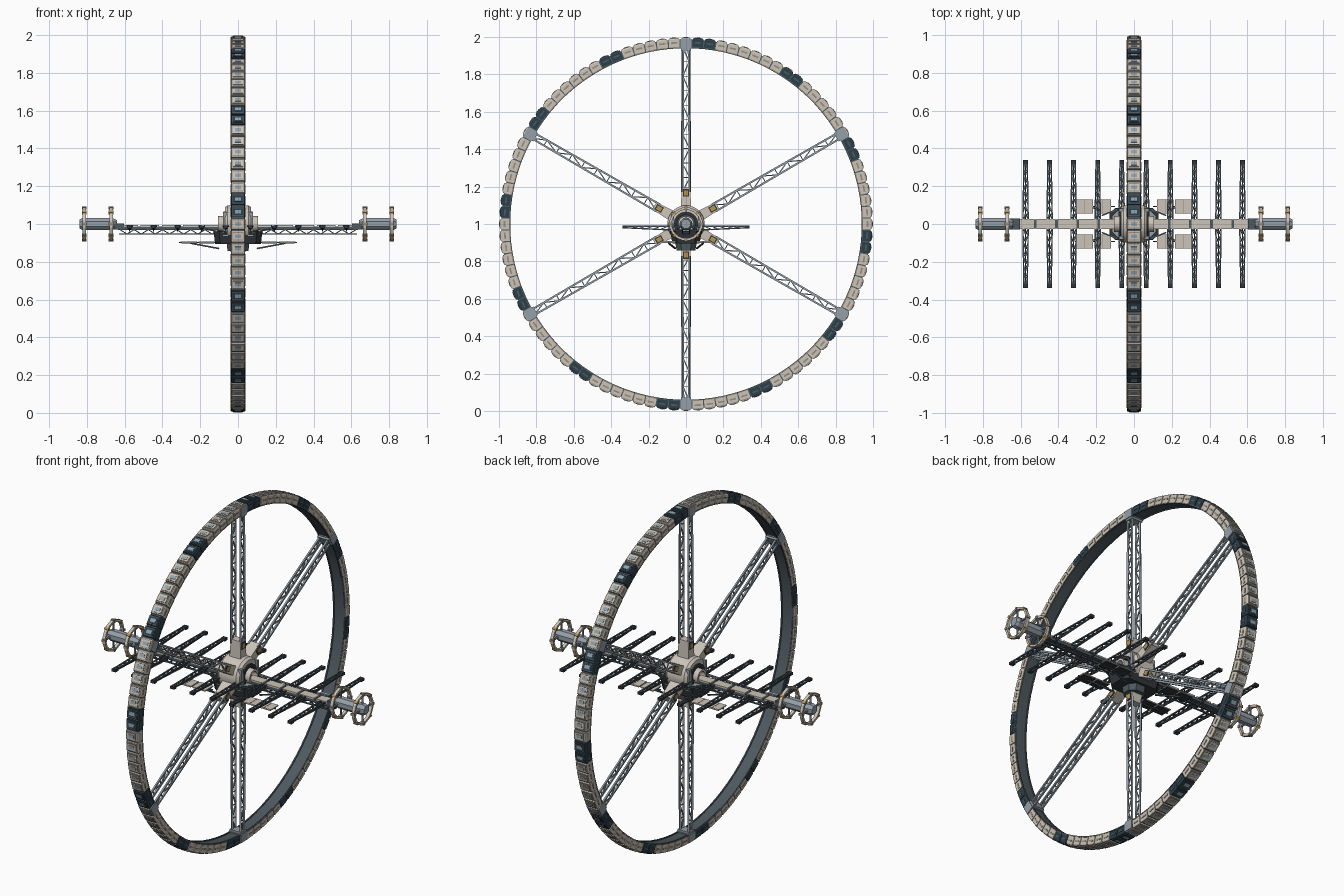
import bpy, bmesh
from math import pi, radians, sin, cos
from mathutils import Matrix, Vector

if "Cube" in bpy.data.objects:
    bpy.data.objects.remove(bpy.data.objects["Cube"])

COLORS = {
    "beige": (0.60, 0.55, 0.48), "navy": (0.025, 0.05, 0.07), "slate": (0.075, 0.10, 0.115),
    "steel": (0.30, 0.35, 0.39), "glass": (0.27, 0.36, 0.41), "tan": (0.33, 0.27, 0.21),
    "gold": (0.48, 0.29, 0.07), "black": (0.03, 0.035, 0.04),
}
MATS = {}
for n, c in COLORS.items():
    MATS[n] = bpy.data.materials.new(n)
    MATS[n].diffuse_color = (*c, 1)
NAMES = list(COLORS)
HUB = Matrix.Translation((0, 0, 1))
I = Matrix.Identity(4)


class Part:
    """Collects boxes, beams and turned shapes into one object."""
    def __init__(self, name):
        self.name, self.bm = name, bmesh.new()

    def face(self, vs, mat):
        f = self.bm.faces.new(vs)
        f.material_index = NAMES.index(mat)

    def box(self, c, s, mat, M=I, taper=(1, 1)):
        v = []
        for k in (-1, 1):
            tx, ty = taper if k > 0 else (1, 1)
            for i, j in ((-1, -1), (1, -1), (1, 1), (-1, 1)):
                p = Vector((c[0] + i * s[0] * tx / 2, c[1] + j * s[1] * ty / 2, c[2] + k * s[2] / 2))
                v.append(self.bm.verts.new(M @ p))
        for q in ((3, 2, 1, 0), (4, 5, 6, 7), (0, 1, 5, 4), (1, 2, 6, 5), (2, 3, 7, 6), (3, 0, 4, 7)):
            self.face([v[i] for i in q], mat)

    def beam(self, p, q, w, mat, M=I):
        p, q = M @ Vector(p), M @ Vector(q)
        d = q - p
        R = d.to_track_quat('Z', 'Y').to_matrix().to_4x4()
        self.box((0, 0, 0), (w, w, d.length), mat, Matrix.Translation((p + q) / 2) @ R)

    def turn(self, prof, mat, n=24, closed=True, z=1.0):
        """Turn an (x, radius) profile about the x axis."""
        rings = [[self.bm.verts.new((x, r * cos(2 * pi * (k + .5) / n), z + r * sin(2 * pi * (k + .5) / n)))
                  for k in range(n)] for x, r in prof]
        m = len(rings)
        for i in range(m if closed else m - 1):
            a, b = rings[i], rings[(i + 1) % m]
            for k in range(n):
                self.face([a[k], a[(k + 1) % n], b[(k + 1) % n], b[k]], mat)
        if not closed:
            self.face(rings[0], mat)
            self.face(rings[-1][::-1], mat)

    def done(self, smooth=False):
        bmesh.ops.recalc_face_normals(self.bm, faces=self.bm.faces)
        me = bpy.data.meshes.new(self.name)
        self.bm.to_mesh(me)
        self.bm.free()
        for n in NAMES:
            me.materials.append(MATS[n])
        ob = bpy.data.objects.new(self.name, me)
        bpy.context.collection.objects.link(ob)
        if smooth:
            bpy.context.view_layer.objects.active = ob
            ob.select_set(True)
            bpy.ops.object.shade_smooth_by_angle(angle=radians(30))
            ob.select_set(False)


def spin(deg):
    """Local frame on the wheel: x across, y along the rim, z outward."""
    return HUB @ Matrix.Rotation(radians(deg), 4, 'X')


# Inner band of the wheel
band = Part("wheel_band")
band.turn([(-.034, .945), (.034, .945), (.034, .986), (-.034, .986)], "slate", 96)
for s in (-1, 1):
    band.turn([(s * .030, .940), (s * .037, .940), (s * .037, .950), (s * .030, .950)], "slate", 96)
band.done(True)

# Habitat modules, with a dark pair every eighth
mods = Part("habitat_modules")
for k in range(96):
    M = spin(-3.75 * k)
    dark = k % 8 in (1, 2)
    col, trim = ("navy", "slate") if dark else ("beige", "tan")
    mods.box((0, 0, .966), (.076, .057, .042), col, M)
    mods.box((0, 0, .990), (.076, .057, .006), col, M, (.92, .94))
    mods.box((0, 0, .9935), (.060, .044, .004), trim, M)
    mods.box((0, 0, .9955), (.052, .036, .003), col, M)
    mods.box((0, 0, .9975), (.034, .020, .003), "glass", M)
    for s in (-1, 1):
        mods.box((s * .0385, 0, .970), (.003, .034, .009), trim, M)
        mods.box((s * .036, 0, .945), (.008, .050, .005), trim, M)
mods.done()

# Six lattice spokes with rim nodes and hub roots
spokes, nodes, roots = Part("spoke_trusses"), Part("rim_nodes"), Part("spoke_roots")
for i in range(6):
    M = spin(60 * i)
    r0, r1, n = .17, .945, 10

    def corner(r, sx, sy):
        t = (r - r0) / (r1 - r0)
        return (sx * (.030 - .003 * t), sy * (.021 - .005 * t), r)

    for sx in (-1, 1):
        for sy in (-1, 1):
            spokes.beam(corner(r0, sx, sy), corner(r1, sx, sy), .010, "steel", M)
    for b in range(n):
        ra, rb = r0 + (r1 - r0) * b / n, r0 + (r1 - r0) * (b + 1) / n
        f = 1 if b % 2 else -1
        for s in (-1, 1):
            spokes.beam(corner(ra, s, f), corner(rb, s, -f), .006, "steel", M)
            spokes.beam(corner(rb, s, -1), corner(rb, s, 1), .005, "steel", M)
    nodes.box((0, 0, .964), (.082, .060, .050), "steel", M)
    nodes.box((0, 0, .936), (.074, .052, .016), "steel", M)
    roots.box((0, 0, .14), (.072, .056, .11), "beige", M, (.9, .8))
    for s in (-1, 1):
        roots.box((s * .0345, 0, .166), (.004, .032, .040), "black", M)
        roots.box((s * .0360, 0, .166), (.004, .022, .028), "gold", M)
spokes.done()
nodes.done()
roots.done()

# Hub drum with collars and docking tubes
hub = Part("hub_drum")
hub.turn([(-.07, .088), (-.055, .10), (.055, .10), (.07, .088), (.07, .06), (-.07, .06)], "beige", 24)
for s in (-1, 1):
    hub.turn([(s * .062, .066), (s * .078, .066), (s * .078, .048), (s * .062, .048)], "black", 24)
    hub.turn([(s * .05, .042), (s * .105, .042), (s * .105, .030), (s * .05, .030)], "beige", 24)
    for y in (-1, 1):
        hub.box((s * .066, y * .072, 1.0), (.026, .018, .125), "steel")
hub.turn([(-.06, .062), (.06, .062)], "slate", 24, False)
hub.done(True)

# Service bay under the hub: chamfered tray, inset deck and keel
bay = Part("service_bay")
for z0, z1, hx, hy, c in ((.895, .962, .13, .085, "black"), (.95, .966, .114, .070, "steel"),
                          (.858, .90, .06, .058, "slate")):
    ch = .03
    pts = [(hx, hy - ch), (hx - ch, hy), (ch - hx, hy), (-hx, hy - ch),
           (-hx, ch - hy), (ch - hx, -hy), (hx - ch, -hy), (hx, ch - hy)]
    lo = [bay.bm.verts.new((x * .93, y * .85, z0)) for x, y in pts]
    hi = [bay.bm.verts.new((x, y, z1)) for x, y in pts]
    bay.face(lo[::-1], c)
    bay.face(hi, c)
    for k in range(8):
        bay.face([lo[k], lo[(k + 1) % 8], hi[(k + 1) % 8], hi[k]], c)
bay.done()

# Spine: plated upper beam, lower rails and lattice
spine = Part("spine_beam")
for s in (-1, 1):
    spine.box((s * .36, 0, .977), (.55, .050, .018), "slate")
    for k in range(5):
        spine.box((s * (.13 + .112 * k), 0, .989), (.098, .054, .009), "beige")
    spine.box((s * .63, 0, .987), (.055, .056, .032), "slate")
    for y in (-1, 1):
        spine.beam((s * .10, y * .018, .947), (s * .63, y * .018, .947), .007, "slate")
        for k in range(14):
            x = .10 + .0375 * k
            za, zb = (.947, .970) if k % 2 else (.970, .947)
            spine.beam((s * x, y * .018, za), (s * (x + .0375), y * .018, zb), .005, "slate")
    for k in range(15):
        spine.beam((s * (.10 + .0375 * k), -.018, .947), (s * (.10 + .0375 * k), .018, .947), .005, "slate")
spine.done()

# Ten cross arms: tapering triangular trusses with end blocks
arms = Part("cross_arms")
for x in (-.574, -.447, -.32, -.192, -.065, .065, .192, .32, .447, .574):
    for s in (-1, 1):
        def rail(y, e):
            t = (y - .02) / .31
            return (x + e * (.014 - .005 * t), s * y, .988 if e else .965 + .015 * t)
        for e in (-1, 0, 1):
            arms.beam(rail(.02, e), rail(.33, e), .007, "slate")
        for k in range(8):
            ya, yb = .02 + .0388 * k, .02 + .0388 * (k + 1)
            f = 1 if k % 2 else -1
            arms.beam(rail(ya, f), rail(yb, -f), .005, "slate")
            arms.beam(rail(ya, f), rail(yb, 0), .004, "slate")
            arms.beam(rail(ya, -f), rail(yb, 0), .004, "slate")
        arms.box((x, s * .328, .985), (.026, .024, .016), "black")
arms.done()

# Four low panel wings with support struts
wings = Part("panel_wings")
for sx in (-1, 1):
    for sy in (-1, 1):
        for x in (.166, .260):
            wings.box((sx * x, sy * .093, .905), (.088, .074, .006), "beige")
            wings.box((sx * x, sy * .093, .900), (.080, .066, .004), "black")
            wings.box((sx * x, sy * .093, .9085), (.003, .074, .002), "tan")
        wings.beam((sx * .10, sy * .093, .902), (sx * .312, sy * .093, .902), .007, "slate")
        wings.beam((sx * .10, sy * .058, .870), (sx * .25, sy * .093, .898), .008, "slate")
        wings.beam((sx * .07, sy * .085, .955), (sx * .17, sy * .045, .972), .007, "slate")
wings.done()

# End docks: faceted tubes with two braced hoops each
docks = Part("end_docks")
for s in (-1, 1):
    docks.turn([(s * .64, .022), (s * .665, .034), (s * .825, .034), (s * .840, .026)], "steel", 8, False)
    for x in (.672, .814):
        docks.turn([(s * (x - .009), .090), (s * (x + .009), .090),
                    (s * (x + .009), .077), (s * (x - .009), .077)], "beige", 16)
        for k in range(8):
            M = spin(45 * k)
            docks.box((s * x, 0, .085), (.025, .014, .016), "gold" if k % 2 else "tan", M)
            if k % 2 == 0:
                docks.box((s * x, 0, .055), (.008, .008, .05), "steel", M)
docks.done()

for m in bpy.data.materials:
    if m.users and not m.is_grease_pencil:
        m.use_nodes = True
        m.node_tree.nodes["Principled BSDF"].inputs["Base Color"].default_value = m.diffuse_color
